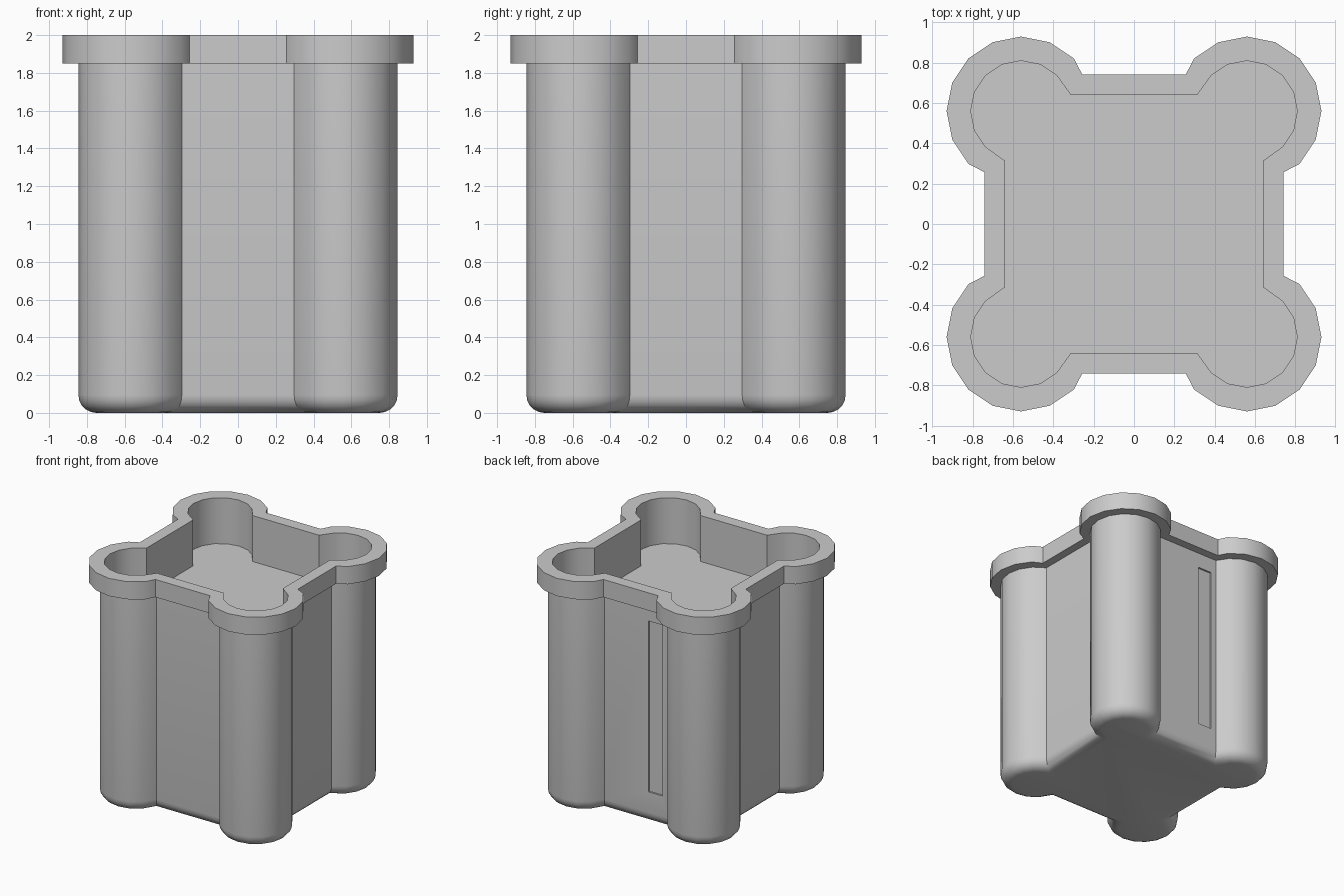
import bpy, bmesh
from math import sin, cos, pi, radians, sqrt

if "Cube" in bpy.data.objects:
    bpy.data.objects.remove(bpy.data.objects["Cube"])

C = 0.56          # corner column centre offset


def outline(r, w, e):
    """Square of half-width w with a 16-sided round lobe on every corner."""
    corner = [(w, e)]
    corner += [(C + r * cos(k * pi / 8), C + r * sin(k * pi / 8)) for k in range(-2, 7)]
    corner += [(e, w)]
    pts = []
    for q in range(4):
        c, s = cos(q * pi / 2), sin(q * pi / 2)
        pts += [(x * c - y * s, x * s + y * c) for x, y in corner]
    return pts


def body_outline(d):
    """Body section shrunk by d, for the rounded bottom edge."""
    r, w = 0.285 - d, 0.67 - d
    return outline(r, w, C - sqrt(r * r - (w - C) ** 2))


# Rounded bottom, body wall, overhanging rim, inner wall and floor as one loft
R = 0.095
sections = []
for i in range(6):
    a = radians(90 * i / 5)
    sections.append((body_outline(R * (1 - sin(a))), R * (1 - cos(a))))
rim, inner = outline(0.37, 0.742, 0.257), outline(0.25, 0.64, 0.313)
sections += [(body_outline(0), 1.85), (rim, 1.85), (rim, 2.0), (inner, 2.0), (inner, 1.61)]

bm = bmesh.new()
rings = [[bm.verts.new((x, y, z)) for x, y in pts] for pts, z in sections]
for lo, hi in zip(rings, rings[1:]):
    n = len(lo)
    for i in range(n):
        j = (i + 1) % n
        bm.faces.new((lo[i], lo[j], hi[j], hi[i]))
bm.faces.new(rings[0][::-1])
bm.faces.new(rings[-1])
bmesh.ops.recalc_face_normals(bm, faces=bm.faces)
mesh = bpy.data.meshes.new("container")
bm.to_mesh(mesh)
bm.free()
container = bpy.data.objects.new("container", mesh)
bpy.context.collection.objects.link(container)

# Shallow upright slot in the back wall
bpy.ops.mesh.primitive_cube_add(size=1, location=(-0.182, 0.705, 0.995))
cutter = bpy.context.object
cutter.name = "slot_cutter"
cutter.scale = (0.134, 0.1, 1.45)
cutter.hide_render = True
bpy.context.view_layer.update()

bpy.ops.object.select_all(action='DESELECT')
container.select_set(True)
bpy.context.view_layer.objects.active = container
cut = container.modifiers.new("slot", 'BOOLEAN')
cut.operation = 'DIFFERENCE'
cut.solver = 'EXACT'
cut.object = cutter
bpy.ops.object.modifier_apply(modifier="slot")
bpy.data.objects.remove(cutter)

bpy.ops.object.shade_smooth_by_angle(angle=radians(32))
